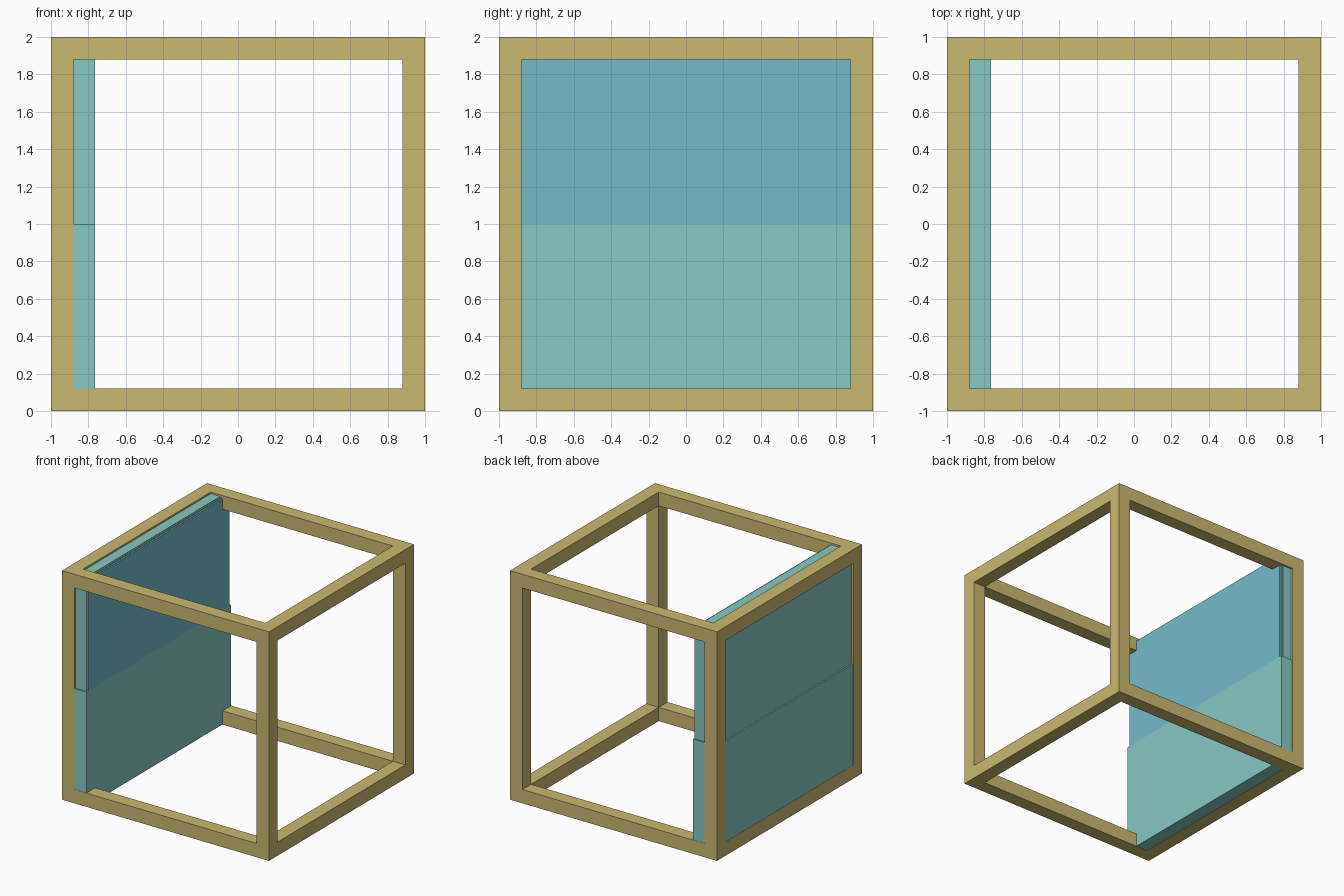
import bpy, bmesh
from mathutils import Vector

if "Cube" in bpy.data.objects:
    bpy.data.objects.remove(bpy.data.objects["Cube"])


def material(name, rgb):
    m = bpy.data.materials.new(name)
    m.diffuse_color = (*rgb, 1)
    m.use_nodes = True
    m.node_tree.nodes["Principled BSDF"].inputs["Base Color"].default_value = m.diffuse_color
    return m


WOOD = material("golden_wood", (0.584, 0.485, 0.159))
TEAL = material("pale_teal", (0.242, 0.578, 0.546))
BLUE = material("sky_blue", (0.171, 0.497, 0.591))


def add_box(bm, lo, hi):
    lo, hi = Vector(lo), Vector(hi)
    for v in bmesh.ops.create_cube(bm, size=1)["verts"]:
        v.co = Vector([(lo[i] + hi[i]) / 2 + v.co[i] * (hi[i] - lo[i]) for i in range(3)])


def make_object(name, boxes, mats):
    bm = bmesh.new()
    for lo, hi in boxes:
        add_box(bm, lo, hi)
    me = bpy.data.meshes.new(name)
    bm.to_mesh(me)
    bm.free()
    for m in mats:
        me.materials.append(m)
    ob = bpy.data.objects.new(name, me)
    bpy.context.collection.objects.link(ob)
    return ob


T = 0.12       # beam thickness
I = 1 - T      # inner half width

# Cube frame: four posts, then rails along x and y at the bottom and top
posts, rails = [], []
for a in (-1, I):
    for b in (-1, I):
        posts.append(((a, b, 0), (a + T, b + T, 2)))
        rails.append(((-I, a, b + 1), (I, a + T, b + 1 + T)))
        rails.append(((a, -I, b + 1), (a + T, I, b + 1 + T)))
make_object("frame_posts", posts, [WOOD])
make_object("frame_rails", rails, [WOOD])

# Lower wall panel, nearly flush with the outside of the frame
make_object("lower_panel", [((-0.998, -0.998, 0.002), (-0.765, 0.998, 1))], [TEAL])

# Upper panel: slightly recessed slab with a thin step
make_object("upper_panel", [
    ((-0.985, -0.985, 1), (-0.79, 0.985, 1.985)),
    ((-0.79, -0.98, 1), (-0.778, 0.98, 1.98)),
], [TEAL])

# Pane on the inner side, blue only on its inward face
pane = make_object("upper_pane", [((-0.778, -0.972, 1), (-0.765, 0.972, 1.972))], [TEAL, BLUE])
for p in pane.data.polygons:
    p.material_index = 1 if p.normal.x > 0.5 else 0
